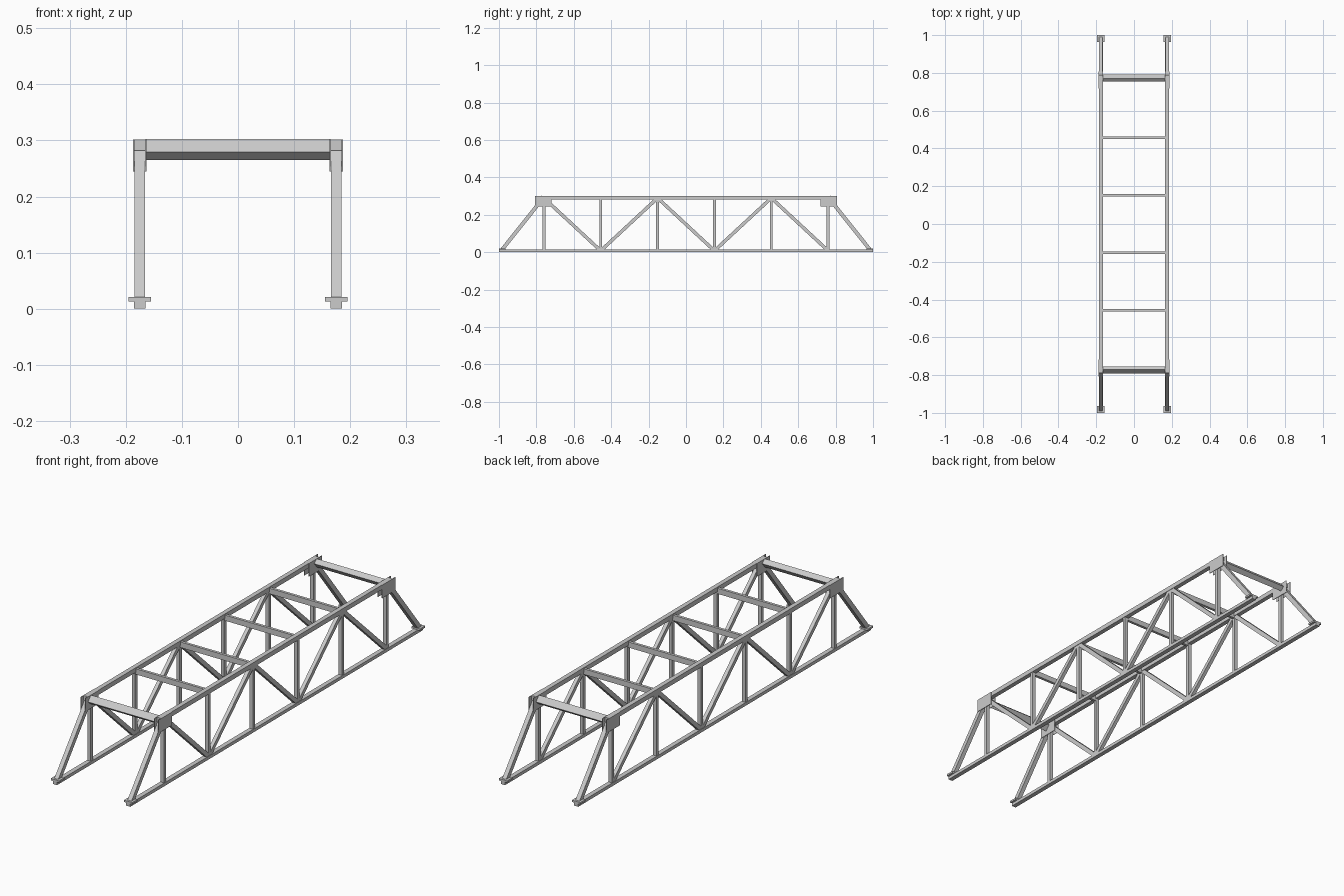
import bpy
from mathutils import Vector, Matrix

if "Cube" in bpy.data.objects:
    bpy.data.objects.remove(bpy.data.objects["Cube"])

TX = 0.175                      # truss centre plane
PANELS = [-0.76 + 0.304 * i for i in range(6)]
LOW, HIGH = 0.008, 0.290


def box(name, lo, hi):
    """Axis-aligned box from two corners."""
    lo, hi = Vector(lo), Vector(hi)
    bpy.ops.mesh.primitive_cube_add(size=1, location=(lo + hi) / 2)
    ob = bpy.context.object
    ob.name = name
    ob.data.transform(Matrix.Diagonal((*(hi - lo), 1)))
    return ob


def bar(name, x, a, b, width, depth):
    """Rectangular bar between two (y, z) points in the plane at x."""
    a, b = Vector((x, *a)), Vector((x, *b))
    d = (b - a).normalized()
    side = Vector((1, 0, 0))
    rot = Matrix((side, d.cross(side), d)).transposed().to_4x4()
    bpy.ops.mesh.primitive_cube_add(size=1)
    ob = bpy.context.object
    ob.name = name
    ob.data.transform(Matrix.Diagonal((width, depth, (b - a).length, 1)))
    ob.data.transform(rot)
    ob.location = (a + b) / 2
    return ob


for s in (-1, 1):
    x = s * TX
    # chords
    box("bottom_chord", (x - 0.01, -1, 0), (x + 0.01, 1, 0.014))
    box("top_chord", (x - 0.01, -0.79, 0.282), (x + 0.01, 0.79, 0.302))

    # verticals
    for y in PANELS:
        box("vertical", (x - 0.008, y - 0.0075, 0.01), (x + 0.008, y + 0.0075, 0.285))

    # zigzag diagonals
    for i in range(5):
        za, zb = (HIGH, LOW) if i % 2 == 0 else (LOW, HIGH)
        bar("diagonal", x, (PANELS[i], za), (PANELS[i + 1], zb), 0.016, 0.018)

    for e in (-1, 1):
        # sloping end post, bearing shoe and gusset plates
        bar("end_post", x, (e * 0.985, 0.012), (e * 0.765, 0.288), 0.019, 0.02)
        box("bearing_shoe", (x - 0.02, e * 0.982 - 0.018, 0.013),
            (x + 0.02, e * 0.982 + 0.018, 0.021))
        for p in (-1, 1):
            px = x + p * 0.0105
            box("gusset_plate", (px - 0.0012, e * 0.763 - 0.045, 0.245),
                (px + 0.0012, e * 0.763 + 0.045, 0.302))

# portal beams, tilted with the end posts
for e in (-1, 1):
    c, d = Vector((e * 0.772, 0.2835)), Vector((-e * 0.24, 0.28)).normalized() * 0.015
    bar("portal_beam", 0, c - d, c + d, 2 * TX - 0.02, 0.023)

# overhead cross struts
for y in PANELS[1:5]:
    box("cross_strut", (-TX, y - 0.006, 0.273), (TX, y + 0.006, 0.297))
